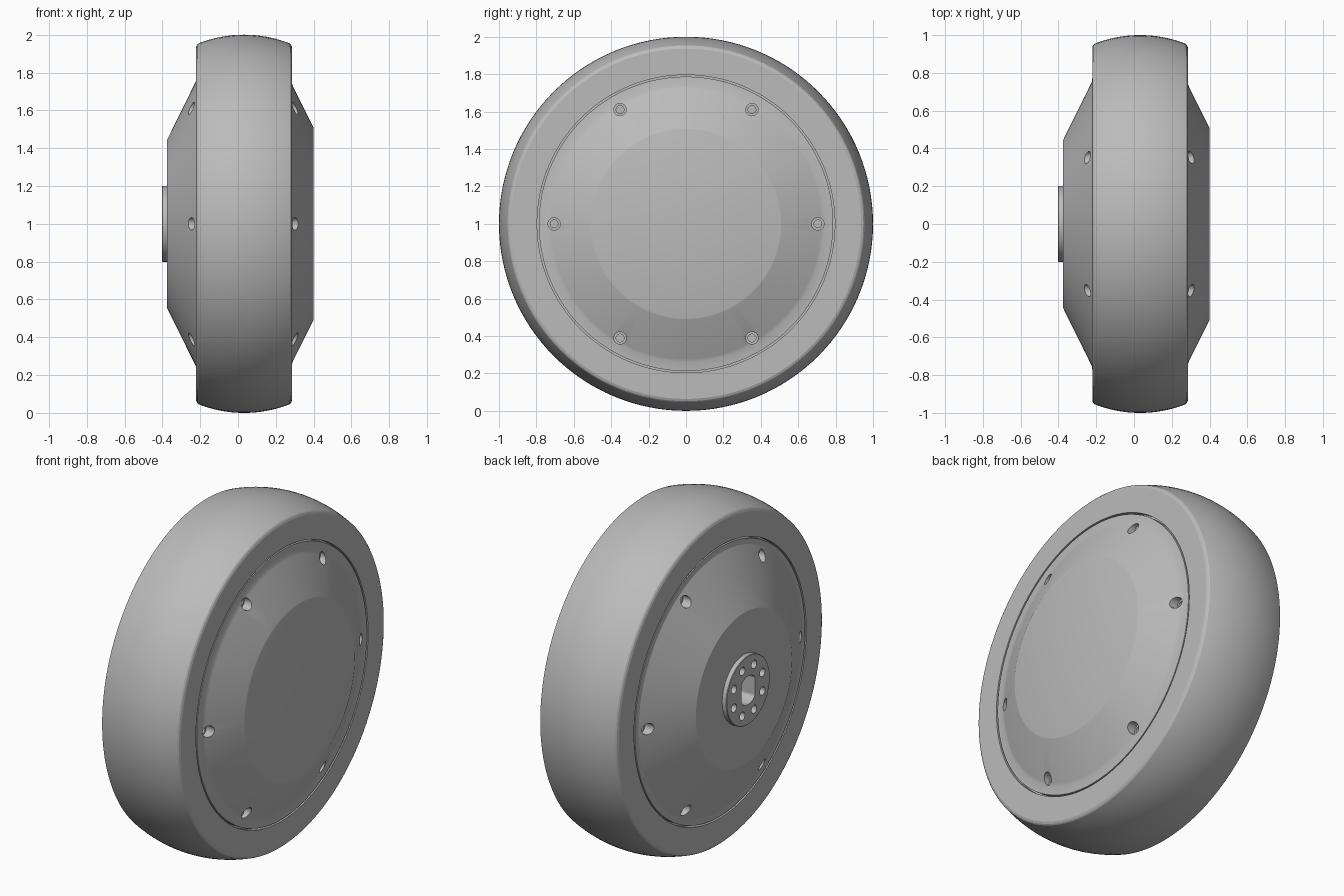
import bpy, bmesh, math
from mathutils import Matrix

if "Cube" in bpy.data.objects:
    bpy.data.objects.remove(bpy.data.objects["Cube"])

grey = bpy.data.materials.new("plain grey")
grey.use_nodes = True
colour = (0.5, 0.5, 0.5, 1)
grey.diffuse_color = colour
grey.node_tree.nodes["Principled BSDF"].inputs["Base Color"].default_value = colour


def lathe(bm, profile, steps, y=0.0, z=0.0, flat=None):
    """Spin a closed (x, radius) profile about an x-wise axis at (y, z)."""
    part = bmesh.new()
    verts = [part.verts.new((x, 0, r)) for x, r in profile]
    edges = [part.edges.new((verts[i], verts[i - 1])) for i in range(len(verts))
             if profile[i][1] + profile[i - 1][1] > 0]
    bmesh.ops.spin(part, geom=verts + edges, cent=(0, 0, 0), axis=(1, 0, 0),
                   angle=math.tau, steps=steps)
    bmesh.ops.remove_doubles(part, verts=part.verts, dist=1e-5)
    if flat:
        for v in part.verts:
            v.co.y = max(-flat, min(flat, v.co.y))
    bmesh.ops.recalc_face_normals(part, faces=part.faces)
    bmesh.ops.translate(part, verts=part.verts, vec=(0, y, z))
    mesh = bpy.data.meshes.new("temp")
    part.to_mesh(mesh)
    part.free()
    bm.from_mesh(mesh)
    bpy.data.meshes.remove(mesh)


def finish(bm, name):
    mesh = bpy.data.meshes.new(name)
    bm.to_mesh(mesh)
    bm.free()
    mesh.transform(Matrix.Translation((0, 0, 1)))
    mesh.materials.append(grey)
    obj = bpy.data.objects.new(name, mesh)
    bpy.context.collection.objects.link(obj)
    return obj


def turned(name, profile, steps=128):
    bm = bmesh.new()
    lathe(bm, profile, steps)
    return finish(bm, name)


def select(obj):
    bpy.ops.object.select_all(action='DESELECT')
    obj.select_set(True)
    bpy.context.view_layer.objects.active = obj


def cut(obj, cutter):
    select(obj)
    mod = obj.modifiers.new("holes", 'BOOLEAN')
    mod.operation = 'DIFFERENCE'
    mod.solver = 'EXACT'
    mod.object = cutter
    bpy.ops.object.modifier_apply(modifier=mod.name)


# tyre: crowned tread, rounded shoulders, stepped inner bore
mid, half, crown = 0.032, 0.253, 0.66
tread = []
for i in range(-8, 9):
    dx = 0.242 * i / 8
    tread.append((mid + dx, 1 - crown + math.sqrt(crown ** 2 - dx ** 2)))
lip = [(half - 0.005, 0.948), (half, 0.936), (half, 0.796), (half - 0.03, 0.796), (half - 0.03, 0.74)]
tyre = turned("tyre", [(mid - x, r) for x, r in reversed(lip)] + tread + [(mid + x, r) for x, r in lip])

# hub body: two shallow cones with flat faces
hub = turned("hub_body", [(-0.375, 0), (-0.375, 0.445), (-0.222, 0.755), (-0.22, 0.787),
                          (0.284, 0.787), (0.287, 0.738), (0.293, 0.722), (0.398, 0.512),
                          (0.4, 0.505), (0.4, 0)])

# mounting flange on the right-hand side
flange = turned("mounting_flange", [(-0.403, 0), (-0.403, 0.198), (-0.4, 0.201), (-0.37, 0.201), (-0.37, 0)], 64)

# counterbored screw holes round both cones
bm = bmesh.new()
for i in range(6):
    a = i * math.tau / 6
    y, z = 0.705 * math.cos(a), 0.705 * math.sin(a)
    lathe(bm, [(0.24, 0), (0.24, 0.021), (0.265, 0.021), (0.265, 0.033), (0.5, 0.033), (0.5, 0)], 24, y, z)
    lathe(bm, [(-0.18, 0), (-0.18, 0.021), (-0.205, 0.021), (-0.205, 0.033), (-0.5, 0.033), (-0.5, 0)], 24, y, z)
screw_cutter = finish(bm, "screw_hole_cutter")

# shaft bore with two flats, ringed by bolt holes
bm = bmesh.new()
lathe(bm, [(-0.5, 0), (-0.5, 0.083), (-0.15, 0.083), (-0.15, 0)], 48, flat=0.062)
for i in range(8):
    a = (i + 0.5) * math.tau / 8
    lathe(bm, [(-0.5, 0), (-0.5, 0.024), (-0.33, 0.024), (-0.33, 0)], 24,
          0.142 * math.cos(a), 0.142 * math.sin(a))
bore_cutter = finish(bm, "bore_cutter")

cut(hub, screw_cutter)
cut(hub, bore_cutter)
cut(flange, bore_cutter)
for cutter in (screw_cutter, bore_cutter):
    bpy.data.objects.remove(cutter)

for obj in (tyre, hub, flange):
    select(obj)
    bpy.ops.object.shade_smooth_by_angle(angle=math.radians(22))
